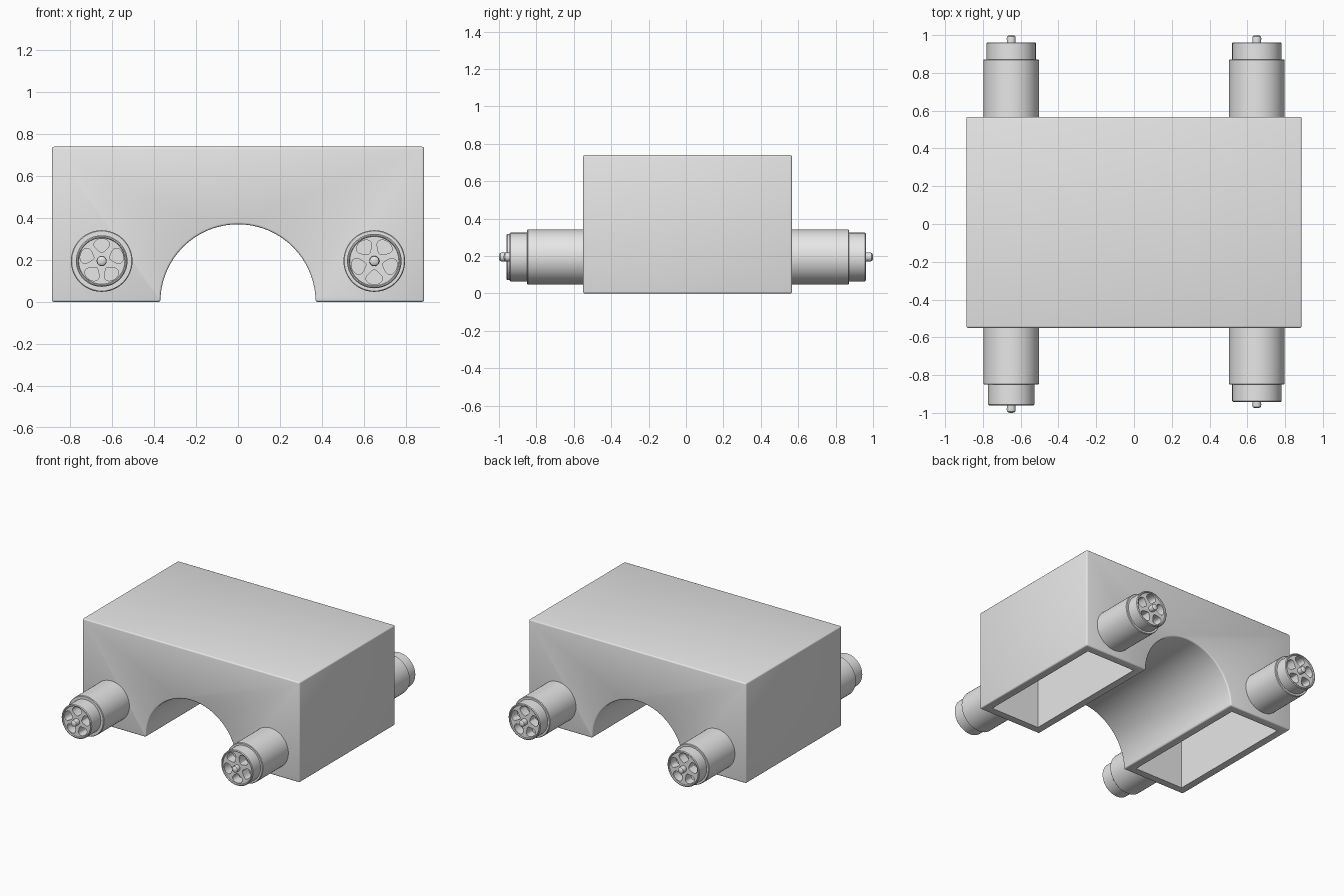
import bpy, bmesh, math
from mathutils import Matrix, Vector

if "Cube" in bpy.data.objects:
    bpy.data.objects.remove(bpy.data.objects["Cube"], do_unlink=True)

grey = bpy.data.materials.new("plain grey")
grey.use_nodes = True
grey.diffuse_color = (0.8, 0.8, 0.8, 1)
grey.node_tree.nodes["Principled BSDF"].inputs["Base Color"].default_value = (0.8, 0.8, 0.8, 1)


def finish(bm, name):
    """Turn a bmesh into a named grey object."""
    bmesh.ops.recalc_face_normals(bm, faces=bm.faces)
    mesh = bpy.data.meshes.new(name)
    bm.to_mesh(mesh)
    bm.free()
    mesh.materials.append(grey)
    obj = bpy.data.objects.new(name, mesh)
    bpy.context.collection.objects.link(obj)
    return obj


def activate(obj):
    bpy.ops.object.select_all(action="DESELECT")
    obj.select_set(True)
    bpy.context.view_layer.objects.active = obj


def smooth(obj):
    activate(obj)
    bpy.ops.object.shade_smooth_by_angle(angle=math.radians(35))


def cut(obj, cutter):
    """Subtract the cutter from the object and remove it."""
    activate(obj)
    mod = obj.modifiers.new("cut", "BOOLEAN")
    mod.operation, mod.solver, mod.object = "DIFFERENCE", "EXACT", cutter
    bpy.ops.object.modifier_apply(modifier=mod.name)
    bpy.data.objects.remove(cutter, do_unlink=True)


def prism(bm, points, y0, y1):
    """Extrude an x, z outline along y."""
    face = bm.faces.new([bm.verts.new((x, y0, z)) for x, z in points])
    geom = bmesh.ops.extrude_face_region(bm, geom=[face])["geom"]
    moved = [v for v in geom if isinstance(v, bmesh.types.BMVert)]
    bmesh.ops.translate(bm, vec=(0, y1 - y0, 0), verts=moved)


def lathe(name, profile, centre, side):
    """Spin a radius, y outline about the y axis; side is the facing along y."""
    bm = bmesh.new()
    verts = [bm.verts.new((r, side * y, 0)) for r, y in profile]
    edges = [bm.edges.new(pair) for pair in zip(verts, verts[1:])]
    bmesh.ops.spin(bm, geom=verts + edges, cent=(0, 0, 0), axis=(0, 1, 0),
                   angle=math.tau, steps=48, use_duplicate=False)
    bmesh.ops.remove_doubles(bm, verts=bm.verts, dist=0.0001)
    bmesh.ops.translate(bm, vec=centre, verts=bm.verts)
    return finish(bm, name)


# Block body with an arch through it
HALF, FRONT, BACK, TOP, ARCH, WALL = 0.888, -0.55, 0.567, 0.74, 0.37, 0.06
outline = [(-HALF, 0), (-HALF, TOP), (HALF, TOP), (HALF, 0)]
outline += [(ARCH * math.cos(a), ARCH * math.sin(a))
            for a in (math.pi * i / 48 for i in range(49))]
bm = bmesh.new()
prism(bm, outline, FRONT, BACK)
body = finish(bm, "arched_body")
activate(body)
bevel = body.modifiers.new("soft edges", "BEVEL")
bevel.width, bevel.segments = 0.01, 3
bevel.limit_method, bevel.angle_limit = "ANGLE", math.radians(40)
bpy.ops.object.modifier_apply(modifier=bevel.name)

# Open pockets beneath both feet
for s in (-1, 1):
    bm = bmesh.new()
    a, b, roof = s * (ARCH + WALL), s * (HALF - WALL), TOP - WALL
    prism(bm, [(a, -0.1), (a, roof), (b, roof), (b, -0.1)], FRONT + WALL, BACK - WALL)
    cut(body, finish(bm, "pocket_cutter"))
smooth(body)


def petal(t):
    """Polar outline of one gap between spokes."""
    radius = 0.077 + 0.035 * math.cos(t)
    return radius, math.radians(26) * math.sin(t) * (1 + 0.2 * math.cos(t))


def wheel(label, sx, side, tube_end, cap_radius, cap_end, hub_end, turn):
    centre = Vector((sx * 0.65, 0, 0.195))
    # Thick axle tube
    tube = [(0, 0.52), (0.147, 0.52), (0.147, tube_end - 0.004),
            (0.143, tube_end), (0, tube_end)]
    smooth(lathe(label + "_axle_tube", tube, centre, side))

    # Cap with a raised rim and five gaps that leave the spokes
    r, e = cap_radius, cap_end
    cap_profile = [(0, tube_end - 0.01), (r, tube_end - 0.01), (r, e - 0.005), (r - 0.005, e),
                   (r - 0.01, e), (r - 0.013, e - 0.008), (0, e - 0.008)]
    cap = lathe(label + "_spoked_cap", cap_profile, centre, side)
    bm = bmesh.new()
    scale = cap_radius / 0.13
    for k in range(5):
        points = []
        for i in range(24):
            radius, swing = petal(math.tau * i / 24)
            a = math.radians(turn + 72 * k) + swing
            points.append((centre.x + scale * radius * math.cos(a),
                           centre.z + scale * radius * math.sin(a)))
        prism(bm, points, side * (tube_end + 0.015), side * (e + 0.05))
    cut(cap, finish(bm, "gap_cutter"))
    smooth(cap)

    # Small rounded hub pin
    pin = [(0, e - 0.03), (0.021, e - 0.03), (0.024, hub_end - 0.018),
           (0.022, hub_end - 0.007), (0.014, hub_end - 0.001), (0, hub_end)]
    smooth(lathe(label + "_hub_pin", pin, centre, side))


wheel("front_right", -1, -1, 0.85, 0.123, 0.96, 1.0, 90)
wheel("front_left", 1, -1, 0.85, 0.13, 0.943, 0.975, 54)
wheel("back_right", -1, 1, 0.872, 0.13, 0.962, 1.0, 90)
wheel("back_left", 1, 1, 0.872, 0.13, 0.962, 1.0, 90)
